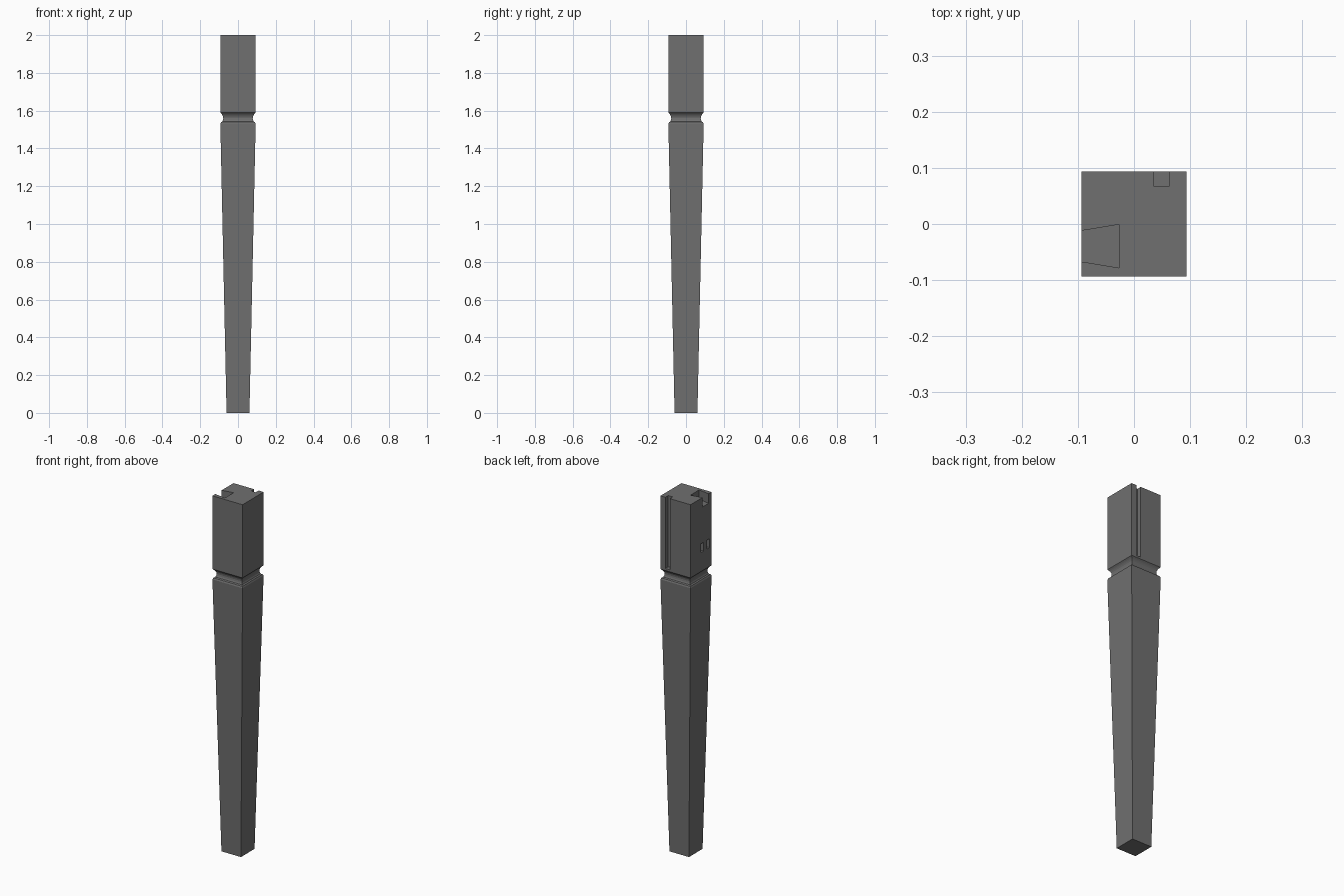
import bpy, bmesh

if "Cube" in bpy.data.objects:
    bpy.data.objects.remove(bpy.data.objects["Cube"])

W = 0.0935  # half width of the square block


def add_object(name, bm):
    bmesh.ops.recalc_face_normals(bm, faces=bm.faces[:])
    mesh = bpy.data.meshes.new(name)
    bm.to_mesh(mesh)
    bm.free()
    obj = bpy.data.objects.new(name, mesh)
    bpy.context.collection.objects.link(obj)
    return obj


def loft(name, rings):
    """Bridge a stack of equal-length point rings and cap both ends."""
    bm = bmesh.new()
    loops = [[bm.verts.new(p) for p in ring] for ring in rings]
    n = len(loops[0])
    for a, b in zip(loops, loops[1:]):
        for i in range(n):
            j = (i + 1) % n
            bm.faces.new((a[i], a[j], b[j], b[i]))
    bm.faces.new(loops[0][::-1])
    bm.faces.new(loops[-1])
    return add_object(name, bm)


def square(h, z):
    return [(-h, -h, z), (h, -h, z), (h, h, z), (-h, h, z)]


def prism(name, outline, z0, z1):
    return loft(name, [[(x, y, z) for x, y in outline] for z in (z0, z1)])


def box(name, x0, x1, y0, y1, z0, z1):
    return prism(name, [(x0, y0), (x1, y0), (x1, y1), (x0, y1)], z0, z1)


# Tapered leg, moulded neck and square top block: (half width, height)
profile = [(0.0605, 0), (W, 1.531), (0.090, 1.539), (0.083, 1.543),
           (0.0795, 1.551), (0.078, 1.560), (0.0795, 1.570),
           (0.083, 1.577), (0.0865, 1.582), (W, 1.589), (W, 2.0)]
leg = loft("table_leg", [square(h, z) for h, z in profile])

# Dark grey finish
finish = bpy.data.materials.new("dark_grey")
finish.diffuse_color = (0.16, 0.16, 0.16, 1)
finish.use_nodes = True
finish.node_tree.nodes["Principled BSDF"].inputs["Base Color"].default_value = finish.diffuse_color
leg.data.materials.append(finish)

# Dovetail socket for the upper rail
cutters = [prism("dovetail_cutter",
                 [(-0.1, -0.066), (-0.027, -0.078), (-0.027, -0.001), (-0.1, -0.013)],
                 1.947, 2.05)]

# Twin mortises for the lower rail
for y in (-0.064, -0.012):
    cutters.append(box("mortise_cutter", -0.12, -0.027,
                       y - 0.011, y + 0.011, 1.695, 1.745))

# Long groove for the side apron
cutters.append(box("apron_groove_cutter", 0.035, 0.063, 0.068, 0.12, 1.6, 2.05))

# Cut the joints, then remove the cutters
bpy.context.view_layer.objects.active = leg
for cutter in cutters:
    cutter.hide_render = True
    cutter.data.materials.append(finish)
    mod = leg.modifiers.new("joint", 'BOOLEAN')
    mod.operation = 'DIFFERENCE'
    mod.solver = 'EXACT'
    mod.object = cutter
    bpy.ops.object.modifier_apply(modifier=mod.name)
    bpy.data.objects.remove(cutter)
